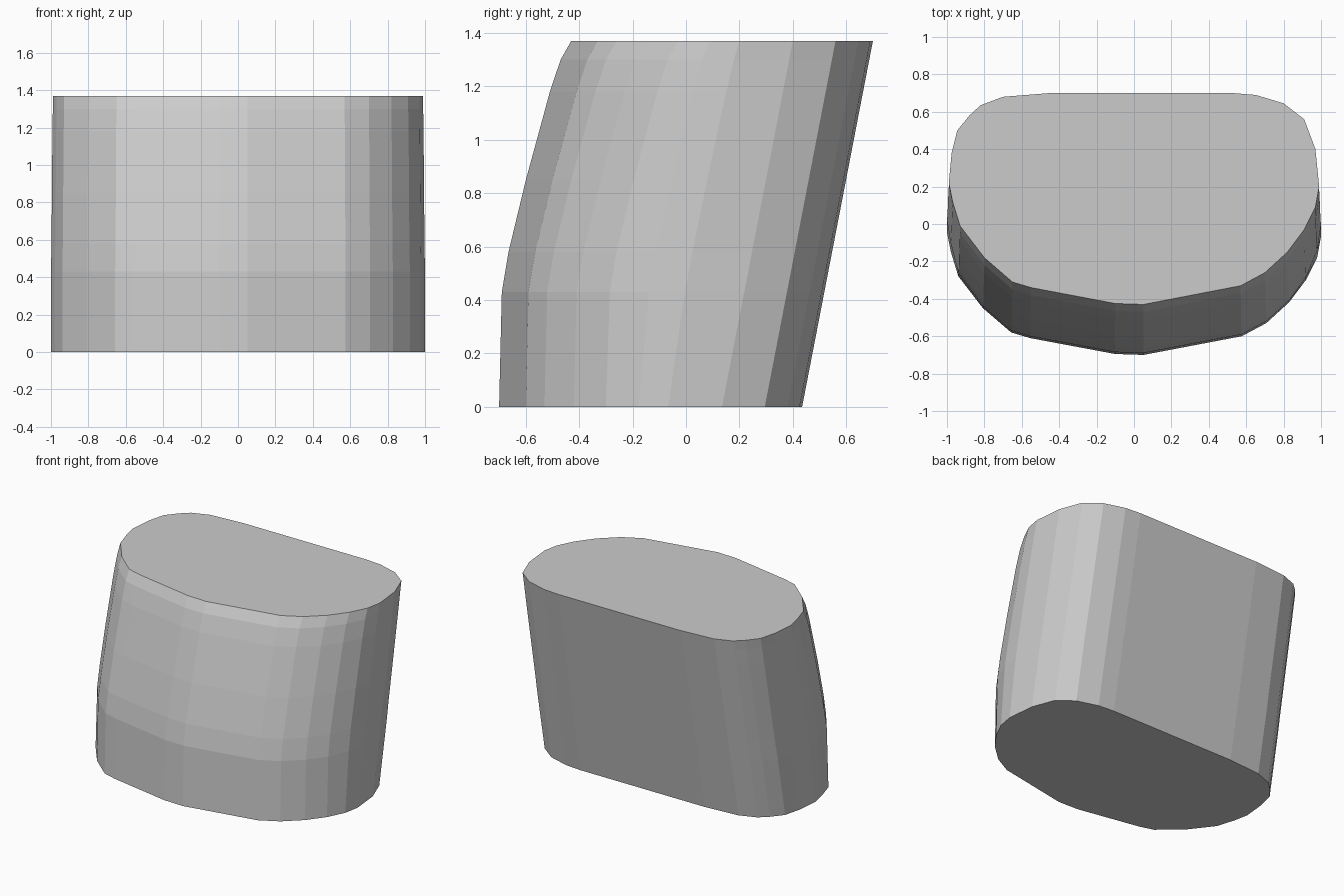
import bpy, bmesh

if "Cube" in bpy.data.objects:
    bpy.data.objects.remove(bpy.data.objects["Cube"])

HEIGHT, LEAN = 1.37, 0.265

# Outline of the flat top (clockwise from the front centre)
outline = [(0.05, -0.43), (-0.1, -0.425), (-0.55, -0.34), (-0.65, -0.31),
           (-0.8, -0.18), (-0.93, -0.01), (-0.97, 0.12), (-0.99, 0.22),
           (-0.975, 0.38), (-0.945, 0.5), (-0.88, 0.58), (-0.82, 0.635),
           (-0.7, 0.68), (-0.45, 0.7), (0.53, 0.7), (0.65, 0.69),
           (0.8, 0.645), (0.91, 0.56), (0.97, 0.4), (0.99, 0.2),
           (0.97, 0.09), (0.91, -0.03), (0.82, -0.15), (0.7, -0.26),
           (0.57, -0.33)]

# Level: height, bulge of the front, width factor
levels = [(0, 0.005, 1.01), (0.43, 0.078, 1.01), (0.58, 0.082, 1.007),
          (0.85, 0.069, 1.005), (1.18, 0.043, 1.002), (1.3, 0.026, 1.0),
          (HEIGHT, 0, 1.0)]


def ring(bm, z, bulge, width):
    verts = []
    for x, y in outline:
        front = min(1, max(0, (0.3 - y) / 0.35))
        back_shift = LEAN * (1 - z / HEIGHT)
        verts.append(bm.verts.new((x * width, y - back_shift - bulge * front, z)))
    return verts


# Leaning block lofted through the levels, straight at the back, bulged in front
bm = bmesh.new()
rings = [ring(bm, *level) for level in levels]
n = len(outline)
for low, high in zip(rings, rings[1:]):
    for i in range(n):
        j = (i + 1) % n
        bm.faces.new((low[i], low[j], high[j], high[i]))
bm.faces.new(rings[0])
bm.faces.new(rings[-1])
bmesh.ops.recalc_face_normals(bm, faces=bm.faces)
mesh = bpy.data.meshes.new("leaning_block")
bm.to_mesh(mesh)
bm.free()
block = bpy.data.objects.new("leaning_block", mesh)
bpy.context.collection.objects.link(block)
